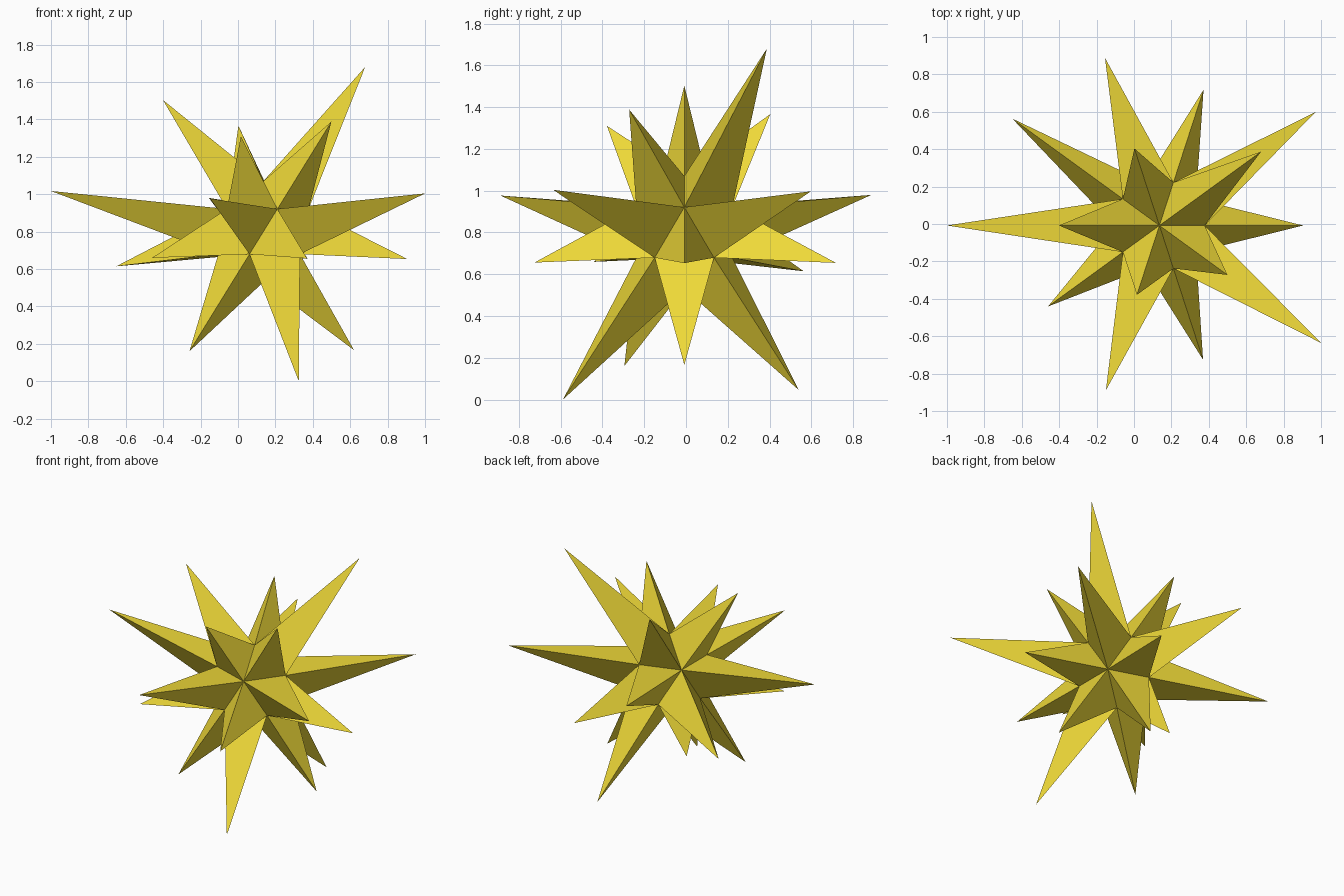
import bpy, bmesh, math
from mathutils import Vector

if "Cube" in bpy.data.objects:
    bpy.data.objects.remove(bpy.data.objects["Cube"])

CENTRE = Vector((0.136, -0.008, 0.80))
CORE_RADIUS = 0.27

# Spike lengths from the centre, per ring of core faces (top to bottom),
# in steps of 72 degrees starting at the given azimuth
RINGS = [
    (36, (1.107, 0.713, 0.885, 0.642, 0.74)),    # top cap
    (36, (1.05, 0.959, 1.157, 0.943, 1.088)),    # upper belt
    (0, (0.783, 0.777, 0.99, 0.75, 0.768)),      # lower belt
    (0, (0.798, 0.95, 0.56, 0.805, 1.006)),      # bottom cap
]


def spike_length(d):
    ring = 0 if d.z > 0.5 else 1 if d.z > 0 else 2 if d.z > -0.5 else 3
    start, lengths = RINGS[ring]
    azimuth = math.degrees(math.atan2(d.y, d.x))
    return lengths[round((azimuth - start) / 72) % 5]


# Icosahedron core with every face pulled out into a three-sided spike
bm = bmesh.new()
bmesh.ops.create_icosphere(bm, subdivisions=1, radius=CORE_RADIUS)
tips = bmesh.ops.poke(bm, faces=bm.faces[:])["verts"]
for tip in tips:
    direction = tip.co.normalized()
    tip.co = direction * spike_length(direction)
bmesh.ops.translate(bm, vec=CENTRE, verts=bm.verts)
bmesh.ops.recalc_face_normals(bm, faces=bm.faces)

mesh = bpy.data.meshes.new("spiky_star")
bm.to_mesh(mesh)
bm.free()
star = bpy.data.objects.new("spiky_star", mesh)
bpy.context.collection.objects.link(star)

# Yellow surface
yellow = bpy.data.materials.new("yellow")
yellow.diffuse_color = (0.87, 0.70, 0.04, 1)
yellow.use_nodes = True
yellow.node_tree.nodes["Principled BSDF"].inputs["Base Color"].default_value = yellow.diffuse_color
mesh.materials.append(yellow)
